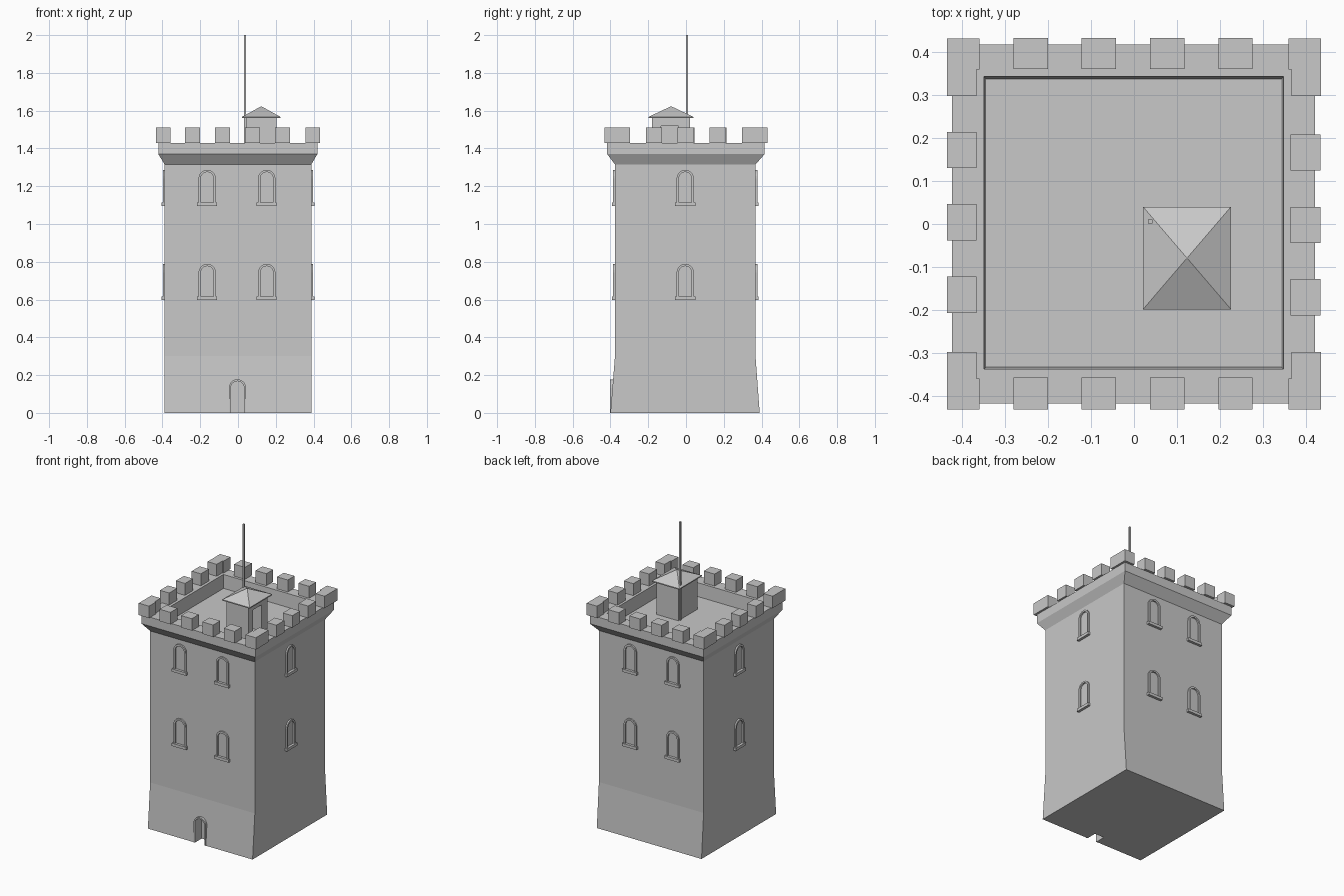
import bpy
import bmesh
from math import pi, cos, sin
from mathutils import Matrix, Vector

cube = bpy.data.objects.get("Cube")
if cube:
    bpy.data.objects.remove(cube, do_unlink=True)

GREY = (0.58, 0.58, 0.58, 1)
stone = bpy.data.materials.new("grey_stone")
stone.use_nodes = True
stone.diffuse_color = GREY
stone.node_tree.nodes["Principled BSDF"].inputs["Base Color"].default_value = GREY


def finish(name, bm):
    bmesh.ops.recalc_face_normals(bm, faces=bm.faces)
    mesh = bpy.data.meshes.new(name)
    bm.to_mesh(mesh)
    bm.free()
    mesh.materials.append(stone)
    obj = bpy.data.objects.new(name, mesh)
    bpy.context.scene.collection.objects.link(obj)
    return obj


def loft(name, rings):
    """Stack rectangles (x0, x1, y0, y1, z) and skin them into a closed solid."""
    bm = bmesh.new()
    loops = [[bm.verts.new((x, y, z)) for x, y in ((a, c), (b, c), (b, d), (a, d))]
             for a, b, c, d, z in rings]
    for low, high in zip(loops, loops[1:]):
        for i in range(4):
            j = (i + 1) % 4
            bm.faces.new((low[i], low[j], high[j], high[i]))
    bm.faces.new(loops[0])
    bm.faces.new(loops[-1])
    return finish(name, bm)


def box(name, x0, x1, y0, y1, z0, z1):
    return loft(name, [(x0, x1, y0, y1, z0), (x0, x1, y0, y1, z1)])


def extrude(bm, faces, vec):
    new = bmesh.ops.extrude_face_region(bm, geom=faces)["geom"]
    bmesh.ops.translate(bm, vec=Vector(vec),
                        verts=[v for v in new if isinstance(v, bmesh.types.BMVert)])


def arch(r, bottom, top, steps=10):
    """Round-headed outline in the xz plane, from right foot to left foot."""
    curve = [(r * cos(pi * i / steps), top - r + r * sin(pi * i / steps))
             for i in range(steps + 1)]
    return [(r, bottom)] + curve + [(-r, bottom)]


def arch_frame(name, outer, inner, bottom, top, depth, place):
    bm = bmesh.new()
    a, b = [[bm.verts.new((x, 0, z)) for x, z in arch(r, bottom, t)]
            for r, t in ((outer, top), (inner, top - outer + inner))]
    faces = [bm.faces.new((a[i], a[i + 1], b[i + 1], b[i])) for i in range(len(a) - 1)]
    extrude(bm, faces, (0, -depth, 0))
    bm.transform(place)
    return finish(name, bm)


def cut(target, cutter):
    mod = target.modifiers.new("opening", 'BOOLEAN')
    mod.operation = 'DIFFERENCE'
    mod.object = cutter
    bpy.context.view_layer.objects.active = target
    bpy.ops.object.modifier_apply(modifier=mod.name)
    bpy.data.objects.remove(cutter, do_unlink=True)


# Tower: battered base, shaft, flared cornice, parapet and sunken roof deck
DECK, PARAPET, TOP = 1.34, 1.43, 1.51
tower = loft("tower", [
    (-.388, .388, -.4, .39, 0),
    (-.388, .388, -.376, .368, .3),
    (-.388, .388, -.376, .368, 1.315),
    (-.422, .42, -.417, .416, 1.37),
    (-.422, .42, -.417, .416, PARAPET),
    (-.348, .347, -.337, .342, PARAPET),
    (-.343, .342, -.332, .337, DECK)])

# Entrance recess with its arched surround
DOOR_X = -.003
bm = bmesh.new()
face = bm.faces.new([bm.verts.new((x + DOOR_X, -.45, z)) for x, z in arch(.035, -.05, .168)])
extrude(bm, [face], (0, .12, 0))
cutter = finish("door_cutter", bm)
cutter.hide_render = True
cut(tower, cutter)
arch_frame("door_surround", .045, .035, 0, .178, .032,
           Matrix.Translation((DOOR_X, -.37, 0)))

# Windows: arched frame and sill, two per front and back, one per side
walls = {
    "front": (0, .376, (-.163, .152)),
    "left": (pi / 2, .388, (-.004,)),
    "back": (pi, .368, (-.152, .163)),
    "right": (-pi / 2, .388, (.004,)),
}
for side, (angle, dist, spots) in walls.items():
    for row, base in (("lower", .597), ("upper", 1.095)):
        for n, x in enumerate(spots):
            place = Matrix.Rotation(angle, 4, 'Z') @ Matrix.Translation((x, -dist, base))
            label = f"{side}_{row}_window_{n + 1}"
            arch_frame(label + "_frame", .046, .034, .015, .192, .01, place)
            sill = box(label + "_sill", -.053, .053, -.017, .005, 0, .019)
            sill.data.transform(place)

# Merlons along each parapet wall
for n in range(4):
    x = -.24 + .1585 * n
    box(f"front_merlon_{n + 1}", x - .04, x + .04, -.43, -.356, PARAPET, TOP)
    box(f"back_merlon_{n + 1}", x - .04, x + .04, .36, .432, PARAPET, TOP)
for n in range(3):
    y = -.17 + .168 * n
    box(f"left_merlon_{n + 1}", .363, .433, y - .042, y + .042, PARAPET, TOP)
    box(f"right_merlon_{n + 1}", -.434, -.366, y - .036, y + .048, PARAPET, TOP)

# L-shaped corner merlons
for sx, xname in ((1, "left"), (-1, "right")):
    for sy, yname in ((-1, "front"), (1, "back")):
        bm = bmesh.new()
        outline = ((.434, .431), (.358, .431), (.358, .358),
                   (.366, .358), (.366, .297), (.434, .297))
        face = bm.faces.new([bm.verts.new((sx * x, sy * y, PARAPET)) for x, y in outline])
        extrude(bm, [face], (0, 0, TOP - PARAPET))
        finish(f"{yname}_{xname}_corner_merlon", bm)

# Stair turret on the roof with a doorway and a pyramid roof
turret = box("stair_turret", .042, .203, -.18, .022, DECK, 1.562)
cutter = box("turret_cutter", .09, .25, -.132, -.04, DECK + .003, 1.52)
cutter.hide_render = True
cut(turret, cutter)
loft("turret_roof", [
    (.021, .225, -.198, .04, 1.56),
    (.021, .225, -.198, .04, 1.567),
    (.122, .124, -.08, -.078, 1.623)])

# Flagpole
box("flagpole", .033, .043, .001, .011, DECK, 2)
